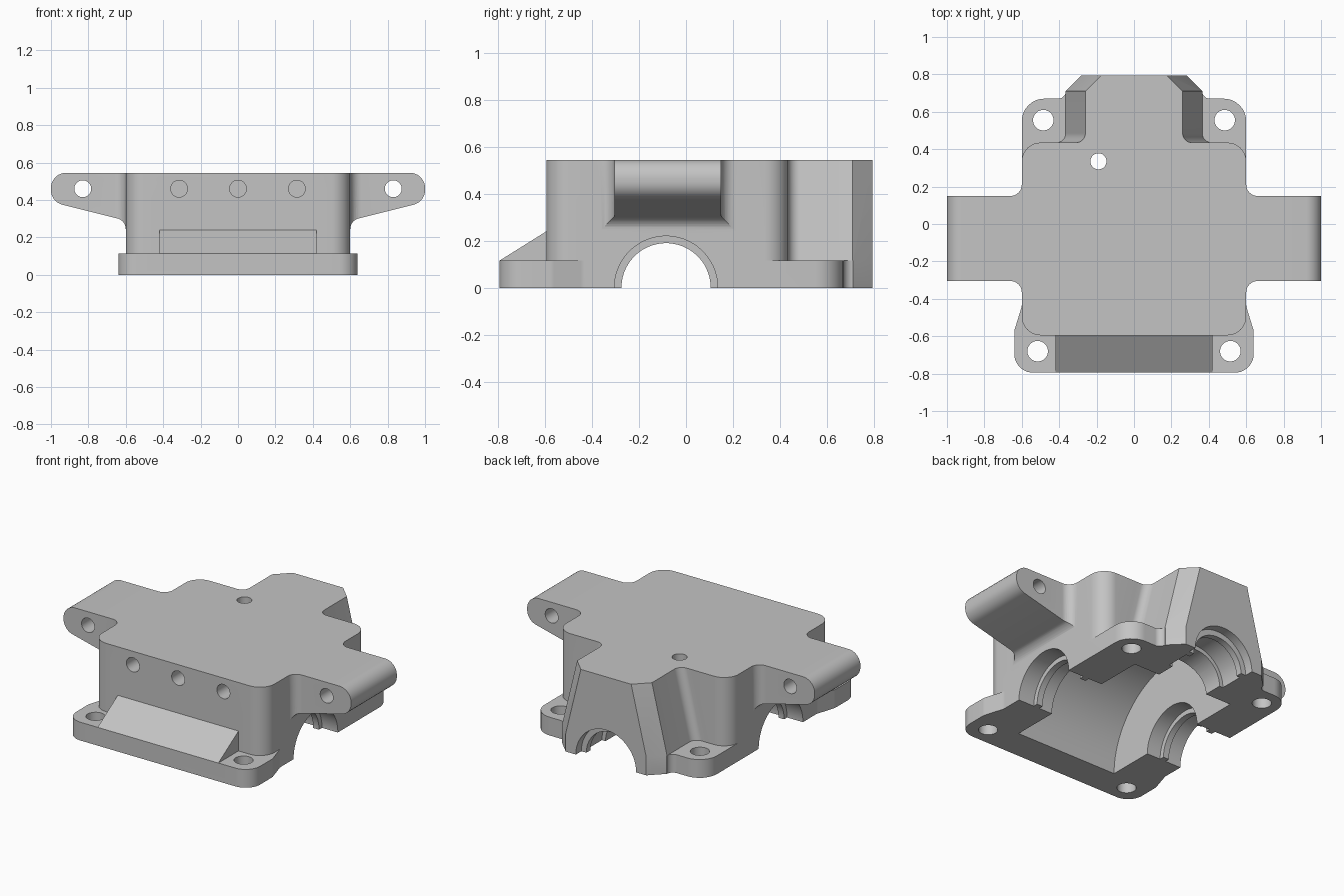
import bpy, bmesh, math
from mathutils import Vector

if "Cube" in bpy.data.objects:
    bpy.data.objects.remove(bpy.data.objects["Cube"])

metal = bpy.data.materials.new("grey_metal")
metal.diffuse_color = (0.55, 0.55, 0.55, 1)
metal.use_nodes = True
metal.node_tree.nodes["Principled BSDF"].inputs["Base Color"].default_value = metal.diffuse_color


def rounded(corners, steps=8):
    """Outline from (u, v, radius) corners."""
    out, n = [], len(corners)
    for i, (u, v, r) in enumerate(corners):
        p = Vector((u, v))
        if r == 0:
            out.append(p)
            continue
        a = (Vector(corners[i - 1][:2]) - p).normalized()
        b = (Vector(corners[(i + 1) % n][:2]) - p).normalized()
        half = a.angle(b) / 2
        c = p + (a + b).normalized() * r / math.sin(half)
        t = r / math.tan(half)
        d0, d1 = p + a * t - c, p + b * t - c
        for k in range(steps + 1):
            out.append(c + d0.lerp(d1, k / steps).normalized() * r)
    return out


def mirrored(half, steps=8):
    """Close a right-hand half outline by mirroring it over u = 0."""
    return rounded(half + [(-u, v, r) for u, v, r in reversed(half)], steps)


def circle(u, v, r, n=32):
    return [(u + r * math.cos(2 * math.pi * (k + .5) / n),
             v + r * math.sin(2 * math.pi * (k + .5) / n)) for k in range(n)]


def loft(name, axis, *levels):
    """Solid through (outline, height) levels along an axis."""
    put = {"X": lambda u, v, h: (h, u, v),
           "Y": lambda u, v, h: (u, h, v),
           "Z": lambda u, v, h: (u, v, h)}[axis]
    bm = bmesh.new()
    rings = [[bm.verts.new(put(p[0], p[1], h)) for p in pts] for pts, h in levels]
    bm.faces.new(rings[0])
    bm.faces.new(rings[-1])
    for lo, hi in zip(rings, rings[1:]):
        for i in range(len(lo)):
            bm.faces.new((lo[i - 1], lo[i], hi[i], hi[i - 1]))
    bmesh.ops.recalc_face_normals(bm, faces=bm.faces)
    me = bpy.data.meshes.new(name)
    bm.to_mesh(me)
    bm.free()
    me.materials.append(metal)
    ob = bpy.data.objects.new(name, me)
    bpy.context.collection.objects.link(ob)
    return ob


def prism(name, axis, pts, a, b):
    return loft(name, axis, (pts, a), (pts, b))


def combine(target, tool, op):
    mod = target.modifiers.new(op, 'BOOLEAN')
    mod.operation, mod.object, mod.solver = op, tool, 'EXACT'
    bpy.context.view_layer.objects.active = target
    bpy.ops.object.modifier_apply(modifier=mod.name)
    bpy.data.objects.remove(tool)


TOP, FLANGE, AXLE = 0.545, 0.115, -0.085

# main block
housing = prism("gearbox_housing", "Z", mirrored(
    [(.6, -.595, .1), (.6, .435, .1)]), 0, TOP)

# mounting flange
flange = prism("flange", "Z", mirrored(
    [(.64, -.795, .1), (.64, -.57, .06), (.6, -.44, .06), (.6, .67, .12),
     (.365, .67, .04), (.365, .712, 0), (.3, .712, 0)]), 0, FLANGE)


# tapered nose at the back
def nose_outline(w):
    return mirrored([(w + .08, .3, 0), (w + .08, .435, 0), (w, .435, .05),
                     (w, .71, 0), (w - .085, .795, 0)])


nose = loft("nose", "Z", (nose_outline(.365), 0), (nose_outline(.365), FLANGE),
            (nose_outline(.26), TOP))

# front ramp
ramp = prism("ramp", "X", [(-.5, .24), (-.595, .24), (-.795, FLANGE),
                           (-.795, .05), (-.5, .05)], -.42, .42)

# side arms: front profile crossed with filleted plan
arms = prism("arms", "Y", mirrored(
    [(.55, .2, 0), (.6, .2, 0), (.6, .29, .06), (1, .39, .08), (1, TOP, .08)]), -.5, .5)
plan = prism("arm_plan", "Z", mirrored(
    [(.55, -.4, 0), (.6, -.4, 0), (.6, -.305, .06), (1.1, -.305, 0),
     (1.1, .15, 0), (.6, .15, .06), (.6, .25, 0), (.55, .25, 0)]), 0, 1)
combine(arms, plan, 'INTERSECT')

for part in (flange, nose, ramp, arms):
    combine(housing, part, 'UNION')

# gear chamber and stepped bearing bores
cuts = [prism("chamber", "X", circle(AXLE, 0, .515, 96), -.355, .355),
        prism("axle_bore", "X", circle(AXLE, 0, .19, 64), -.7, .7)]
for s in (-1, 1):
    cuts.append(prism("outer_seat", "X", circle(AXLE, 0, .22, 64), s * .49, s * .7))
    cuts.append(prism("inner_seat", "X", circle(AXLE, 0, .22, 64), s * .3, s * .45))
for r, a, b in ((.21, .74, .9), (.175, .2, .8), (.2, .55, .7)):
    cuts.append(prism("nose_bore", "Y", circle(0, 0, r, 64), a, b))

# screw holes
cuts.append(prism("top_hole", "Z", circle(-.19, .335, .043), .1, .7))
for x in (-.315, 0, .315):
    cuts.append(prism("front_hole", "Y", circle(x, .46, .045), -.7, -.4))
for s in (-1, 1):
    cuts.append(prism("arm_hole", "Y", circle(s * .83, .46, .045), -.6, .6))
    cuts.append(prism("flange_hole", "Z", circle(s * .515, -.68, .055), -.1, .2))
    cuts.append(prism("flange_hole", "Z", circle(s * .485, .555, .055), -.1, .2))
for cut in cuts:
    combine(housing, cut, 'DIFFERENCE')

# smooth the curved walls, keep edges sharp
housing.select_set(True)
bpy.context.view_layer.objects.active = housing
bpy.ops.object.shade_smooth_by_angle(angle=math.radians(25))
